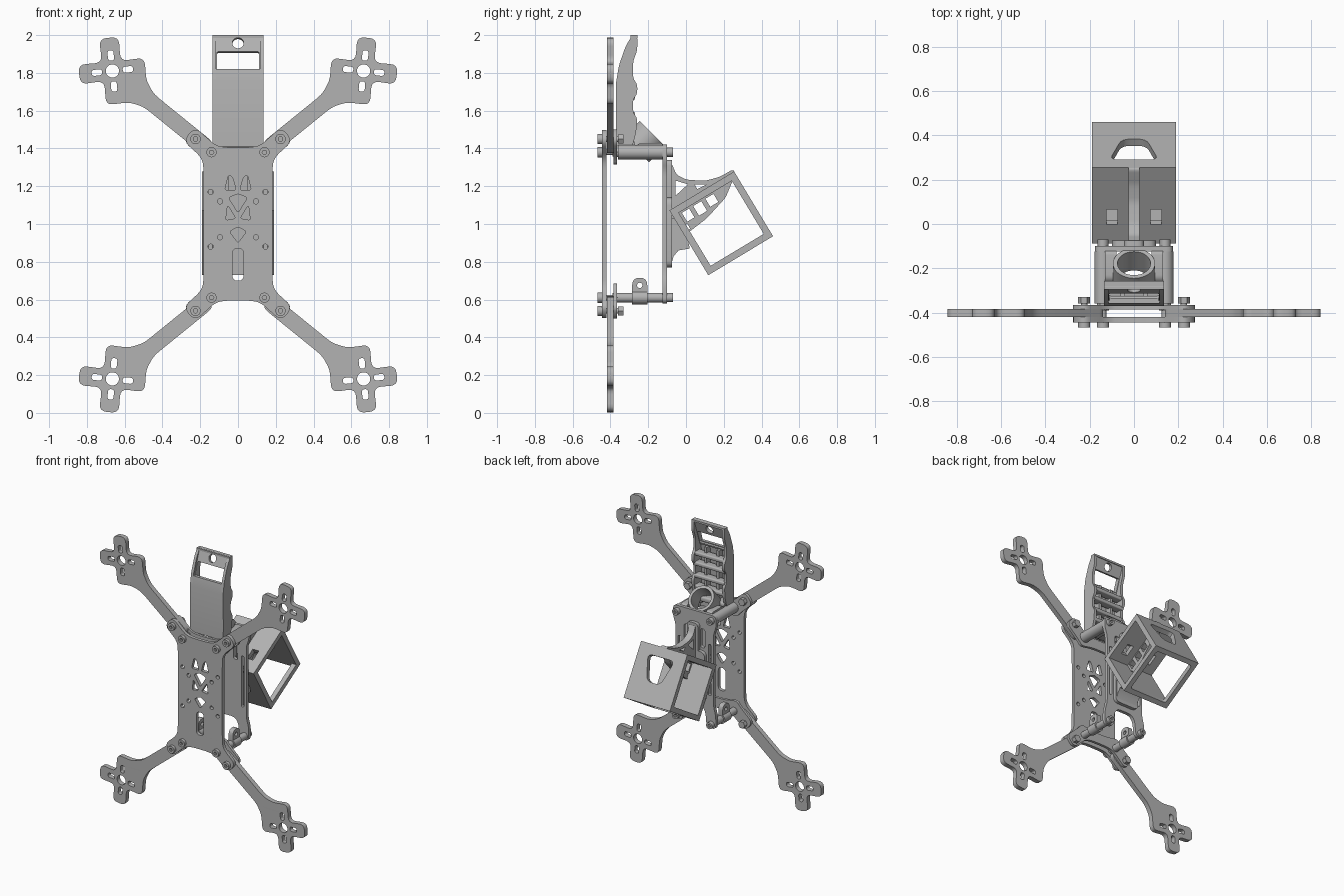
import bpy, math
from mathutils import Matrix, Vector

if "Cube" in bpy.data.objects:
    bpy.data.objects.remove(bpy.data.objects["Cube"])

grey = bpy.data.materials.new("frame_grey")
grey.use_nodes = True
grey.diffuse_color = (0.45, 0.45, 0.45, 1)
grey.node_tree.nodes["Principled BSDF"].inputs["Base Color"].default_value = (0.45, 0.45, 0.45, 1)


def frame(origin, ex, ey):
    """Matrix whose local x and y run along ex and ey."""
    ex, ey = Vector(ex).normalized(), Vector(ey).normalized()
    m = Matrix((ex, ey, ex.cross(ey))).transposed().to_4x4()
    m.translation = origin
    return m


def front(y):
    return frame((0, y, 0), (1, 0, 0), (0, 0, 1))


def side(x):
    return frame((x, 0, 0), (0, 1, 0), (0, 0, 1))


def rounded(pts, r, steps=4):
    """Round each corner of a polygon."""
    out = []
    for i, p in enumerate(pts):
        p, a, b = Vector(p), Vector(pts[i - 1]), Vector(pts[(i + 1) % len(pts)])
        a = p + (a - p).normalized() * min(r, (a - p).length * 0.45)
        b = p + (b - p).normalized() * min(r, (b - p).length * 0.45)
        for k in range(steps + 1):
            t = k / steps
            out.append(a * (1 - t) ** 2 + p * 2 * t * (1 - t) + b * t * t)
    return out


def circle(x, y, r, n=20):
    return [(x + r * math.cos(math.tau * k / n), y + r * math.sin(math.tau * k / n)) for k in range(n)]


def rect(x0, x1, y0, y1):
    return [(x0, y0), (x1, y0), (x1, y1), (x0, y1)]


def mirror(pts):
    return [(-x, y) for x, y in pts]


def plate(name, outline, holes, thick, matrix):
    """Flat outline with holes, thickened evenly about its plane."""
    cu = bpy.data.curves.new(name, 'CURVE')
    cu.dimensions, cu.fill_mode, cu.extrude = '2D', 'BOTH', thick / 2
    for loop in [outline] + holes:
        sp = cu.splines.new('POLY')
        sp.points.add(len(loop) - 1)
        for p, c in zip(sp.points, loop):
            p.co = (c[0], c[1], 0, 1)
        sp.use_cyclic_u = True
    tmp = bpy.data.objects.new(name + "_curve", cu)
    bpy.context.collection.objects.link(tmp)
    dg = bpy.context.evaluated_depsgraph_get()
    me = bpy.data.meshes.new_from_object(tmp.evaluated_get(dg))
    bpy.data.objects.remove(tmp)
    me.transform(matrix)
    me.materials.clear()
    me.materials.append(grey)
    ob = bpy.data.objects.new(name, me)
    bpy.context.collection.objects.link(ob)
    bpy.ops.object.select_all(action='DESELECT')
    ob.select_set(True)
    bpy.context.view_layer.objects.active = ob
    bpy.ops.object.shade_smooth_by_angle(angle=math.radians(35))
    return ob


def post(name, x, z, y0, y1, r, hole=0, n=20):
    """Cylinder or tube along y."""
    return plate(name, circle(x, z, r, n), [circle(x, z, hole, 6)] if hole else [], y1 - y0, front((y0 + y1) / 2))


# Arms with four-lobed motor mounts
half = [(-0.66, 0.043), (-0.25, 0.043), (-0.2, 0.062), (-0.165, 0.08), (-0.088, 0.162),
        (0, 0.068), (0.088, 0.162), (0.162, 0.088), (0.07, 0)]
arm = rounded(half + [(x, -y) for x, y in reversed(half[:-1])], 0.04)
slots = [circle(0, 0, 0.035)]
for k in range(4):
    rot = Matrix.Rotation(math.radians(45 + 90 * k), 2)
    slots.append([rot @ Vector(p) for p in rounded(rect(0.055, 0.11, -0.016, 0.016), 0.015)])
turn = Matrix.Rotation(math.radians(39), 2)


def place(loop, sx, sz):
    out = []
    for p in loop:
        q = turn @ Vector(p)
        out.append((sx * (q.x + 0.665), 0.995 + sz * (q.y + 0.815)))
    return out


for sx in (-1, 1):
    for sz in (-1, 1):
        plate("arm", place(arm, sx, sz), [place(s, sx, sz) for s in slots], 0.035, front(-0.402))

# Front plate with horns and lightening holes
quad = [(0.06, 0.405), (0.12, 0.415), (0.228, 0.515), (0.29, 0.44), (0.185, 0.345), (0.182, 0.24)]
quad_low = [(x, -z) for x, z in reversed(quad)]
right_half = quad + quad_low
outline = right_half + list(reversed(mirror(right_half)))
outline = [(x, z + 1) for x, z in rounded(outline, 0.045)]
cuts = [rounded([(-0.05, 1.14), (0, 1.16), (0.05, 1.14), (0, 1.06)], 0.012),
        rounded([(-0.045, 0.96), (0, 0.985), (0.045, 0.96), (0, 0.9)], 0.012),
        rounded(rect(-0.03, 0.03, 0.7, 0.87), 0.03)]
for tri in ([(0.07, 1.18), (0.05, 1.26), (0.03, 1.25), (0.01, 1.18)],
            [(0.055, 1.1), (0.065, 1.02), (0.012, 1.03)]):
    cuts += [rounded(tri, 0.012), rounded(mirror(tri), 0.012)]
for x, z in ((0.095, 1.12), (0.095, 0.93), (0.145, 1.17), (0.145, 0.88)):
    cuts += [circle(x, z, 0.014, 12), circle(-x, z, 0.014, 12)]
plate("front_plate", outline, cuts, 0.025, front(-0.433))

# Arm braces behind the arms
for s in (-1, 1):
    brace = [(x, 1 + s * z) for x, z in quad[:-1] + [(0.16, 0.31), (0.06, 0.33)]]
    brace += list(reversed(mirror(brace)))
    plate("arm_brace", rounded(brace, 0.04), [], 0.02, front(-0.375))
    # Bolts, nuts and standoffs
    for sx in (-1, 1):
        for x, z, back in ((0.225, 0.455, -0.33), (0.14, 0.385, -0.36)):
            px, pz = sx * x, 0.995 + s * z
            post("bolt_head", px, pz, -0.468, -0.445, 0.027, 0.012)
            post("bolt_shank", px, pz, -0.45, back, 0.015, n=12)
            post("lock_nut", px, pz, back - 0.03, back, 0.027, n=6)
        px, pz = sx * 0.14, 0.995 + s * 0.385
        post("standoff", px, pz, -0.37, -0.1, 0.026)
        post("rear_bolt", px, pz, -0.1, -0.07, 0.024, 0.011)

# Rear plate with side slots and a fork at the bottom
half = [(0.06, 0.73), (0.09, 0.69), (0.1, 0.58), (0.175, 0.58), (0.175, 0.68), (0.155, 0.75),
        (0.155, 1.28), (0.178, 1.34), (0.175, 1.42)]
slot = rounded(rect(0.115, 0.135, 0.82, 1.2), 0.01)
tall = rounded(rect(0.05, 0.085, 1.16, 1.3), 0.015)
plate("rear_plate", rounded(half + list(reversed(mirror(half))), 0.03),
      [slot, mirror(slot), tall, mirror(tall)], 0.025, front(-0.112))
plate("mount_base", rounded(rect(-0.1, 0.1, 0.77, 1.14), 0.04), [], 0.03, front(-0.09))
plate("mount_spine", rounded(rect(-0.045, 0.045, 1.1, 1.34), 0.03), [], 0.03, front(-0.09))

# Tilted square cradle, open at both sides and below
tilt = math.radians(31)
u = Vector((0, math.cos(tilt), math.sin(tilt)))
v = Vector((0, math.sin(tilt), -math.cos(tilt)))
corner = Vector((0, -0.088, 1.072))
size, wall = 0.4, 0.036
X = (1, 0, 0)
panel = rect(-0.19, 0.19, 0, size)
ports = [rect(x - 0.025, x + 0.025, 0.1, 0.18) for x in (-0.1, 0.1)]
window = rounded([(-0.11, 0.07), (0.11, 0.07), (0.055, 0.25), (-0.055, 0.25)], 0.04)
opening = rounded(rect(-0.155, 0.155, 0.036, size - 0.036), 0.02)
plate("cradle_top", panel, ports, wall, frame(corner + v * wall / 2, X, u))
plate("cradle_back", panel, [window], wall, frame(corner + u * (size - wall / 2), X, v))
plate("cradle_bottom", panel, [opening], wall, frame(corner + v * (size - wall / 2), X, u))
plate("cradle_front", panel, [], wall, frame(corner + u * wall / 2, X, v))

# Lattice fin and lower gusset holding the cradle
fin = [(-0.08, 1.33), (-0.05, 1.26), (0, 1.235), (0.1, 1.228), (0.18, 1.25), (0.25, 1.29), (0.262, 1.265),
       (0.21, 1.14), (0.11, 1.03), (0, 0.945), (-0.08, 0.92)]
gaps = [[(-0.055, 1.23), (0.01, 1.21), (-0.055, 1.15)], [(0.045, 1.21), (0.11, 1.21), (0.06, 1.185)]]
for a, b, w, h in ((0.05, 0.055, 0.045, 0.055), (0.12, 0.055, 0.05, 0.06),
                   (0.195, 0.055, 0.05, 0.05), (0.02, 0.12, 0.025, 0.03)):
    loop = []
    for du, dv in ((0, 0), (w, 0), (w, h), (0, h)):
        p = corner + u * (a + du) + v * (b + dv - 0.01)
        loop.append((p.y, p.z))
    gaps.append(loop)
plate("lattice_fin", rounded(fin, 0.02), gaps, 0.05, side(0))
plate("lower_gusset", [(-0.08, 0.78), (-0.065, 0.83), (-0.04, 0.86), (0.02, 0.87), (0.0, 0.96),
                       (-0.05, 1.03), (-0.08, 1.03)], [], 0.18, side(0))

# Tilted tube seat above the rear plate
axis = Vector((0, 1, 1)).normalized()
tube = frame(Vector((0, -0.178, 1.478)) - axis * 0.06, X, (0, -1, 1))
plate("tube_seat", circle(0, 0, 0.095, 36), [circle(0, 0, 0.075, 36)], 0.12, tube)
for sx in (-1, 1):
    post("standoff_sleeve", sx * 0.14, 1.38, -0.36, -0.125, 0.038)
    plate("sleeve_web", rounded([(-0.3, 1.36), (-0.12, 1.36), (-0.12, 1.43), (-0.25, 1.43)], 0.02), [],
          0.05, side(sx * 0.105))
    # Lower clip with an eyelet
    post("lower_clip", sx * 0.14, 0.61, -0.285, -0.205, 0.036)
    plate("clip_tab", rounded(rect(-0.285, -0.205, 0.59, 0.715), 0.04), [circle(-0.245, 0.675, 0.014)],
          0.035, side(sx * 0.14))

# Upper holder: curved shell, side walls, cross ribs and windowed head
shell = [(-0.37, 1.41), (-0.37, 1.75), (-0.358, 1.82), (-0.335, 1.82), (-0.347, 1.75), (-0.347, 1.41)]
plate("holder_shell", shell, [], 0.27, side(0))
wall_line = [(-0.365, 1.41), (-0.37, 1.75), (-0.355, 1.84), (-0.32, 1.94), (-0.285, 2.0), (-0.258, 2.0),
             (-0.258, 1.92), (-0.28, 1.86), (-0.28, 1.77), (-0.258, 1.74), (-0.258, 1.69), (-0.28, 1.66),
             (-0.28, 1.59), (-0.258, 1.56), (-0.265, 1.48), (-0.285, 1.41)]
for sx in (-1, 1):
    plate("holder_wall", rounded(wall_line, 0.02), [], 0.02, side(sx * 0.126))
head = [(-0.36, 1.8), (-0.322, 1.935), (-0.285, 2.0), (-0.258, 2.0), (-0.27, 1.92), (-0.33, 1.8)]
slope = Vector((0, 0.068, 0.2))
plate("holder_head", rect(-0.135, 0.135, 0, 0.208),
      [rounded(rect(-0.112, 0.112, 0.014, 0.115), 0.01), circle(0, 0.163, 0.03)],
      0.024, frame((0, -0.34, 1.8), X, slope))
plate("holder_top_cap", rect(-0.135, 0.135, -0.295, -0.258), [], 0.014,
      frame((0, 0, 1.993), X, (0, 1, 0)))
for z in (1.5, 1.58, 1.67, 1.745):
    plate("holder_rib", rounded(rect(-0.33, -0.27, z - 0.014, z + 0.014), 0.01), [], 0.25, side(0))
for sx in (-1, 1):
    plate("holder_spar", rect(-0.35, -0.3, 1.42, 1.8), [], 0.02, side(sx * 0.05))
plate("holder_foot", rounded(rect(-0.35, -0.27, 1.4, 1.44), 0.015), [], 0.25, side(0))
